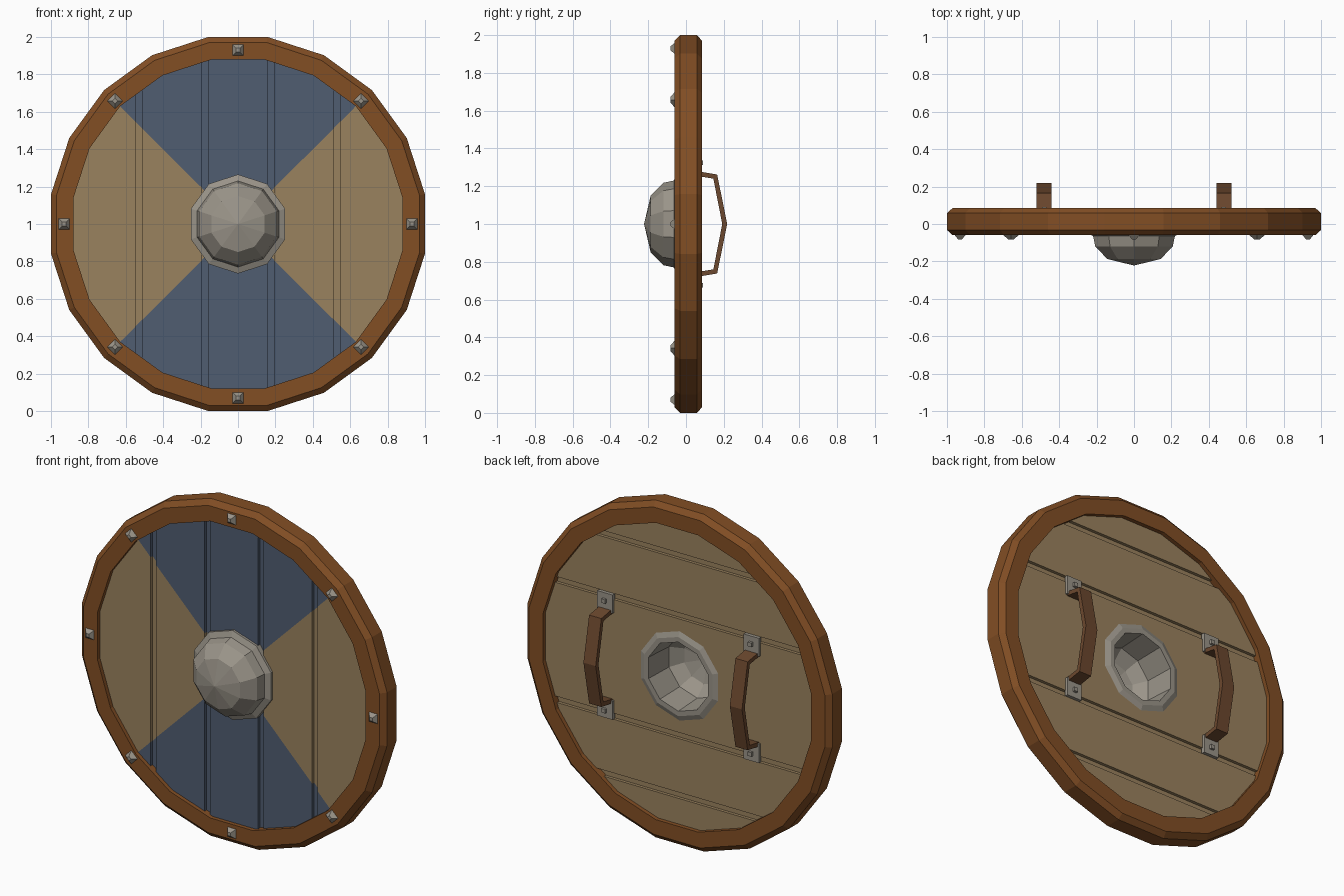
import bpy, bmesh
from math import sin, cos, pi, radians
from mathutils import Vector, Matrix

if "Cube" in bpy.data.objects:
    bpy.data.objects.remove(bpy.data.objects["Cube"], do_unlink=True)


def material(name, srgb):
    lin = [((c / 255 + 0.055) / 1.055) ** 2.4 for c in srgb] + [1]
    m = bpy.data.materials.new(name)
    m.use_nodes = True
    m.diffuse_color = lin
    m.node_tree.nodes["Principled BSDF"].inputs["Base Color"].default_value = lin
    return m


wood = material("tan wood", (154, 130, 94))
blue = material("blue paint", (80, 93, 113))
rim_brown = material("rim brown", (130, 78, 36))
leather = material("handle brown", (108, 72, 46))
metal = material("grey metal", (154, 148, 137))

CENTRE = Vector((0, 0, 1))
SEAMS = (-0.53, -0.175, 0.175, 0.53)
BACK_SEAMS = (-0.71, -0.355, 0.355, 0.71)
GAP = 0.018


def finish(name, bm, *mats):
    bmesh.ops.recalc_face_normals(bm, faces=bm.faces)
    mesh = bpy.data.meshes.new(name)
    bm.to_mesh(mesh)
    bm.free()
    for m in mats:
        mesh.materials.append(m)
    ob = bpy.data.objects.new(name, mesh)
    bpy.context.collection.objects.link(ob)
    return ob


def lathe(name, profile, sides, start, mat):
    """Spin a closed (radius, y) profile about the shield's axis."""
    bm = bmesh.new()
    rings = []
    for k in range(sides):
        a = start + 2 * pi * k / sides
        rings.append([bm.verts.new((r * cos(a), y, 1 + r * sin(a))) for r, y in profile])
    n = len(profile)
    for k in range(sides):
        p, q = rings[k], rings[(k + 1) % sides]
        for i in range(n):
            j = (i + 1) % n
            if profile[i][0] or profile[j][0]:
                bm.faces.new((p[i], p[j], q[j], q[i]))
    bmesh.ops.remove_doubles(bm, verts=bm.verts, dist=0.0001)
    return finish(name, bm, mat)


def cut(bm, point, normal, clear=False):
    bmesh.ops.bisect_plane(bm, geom=bm.verts[:] + bm.edges[:] + bm.faces[:], dist=1e-5,
                           plane_co=point, plane_no=normal, clear_outer=clear)


def add_slab(target, y0, y1, axis=None, low=0, high=0, painted=False):
    """Add a disc, or the strip of it from low to high along axis."""
    bm = bmesh.new()
    r = 0.91 / cos(pi / 20)
    ring = [pi / 20 + pi * k / 10 for k in range(20)]
    bm.faces.new([bm.verts.new((r * cos(a), y0, 1 + r * sin(a))) for a in ring])
    if axis:
        cut(bm, CENTRE + axis * high, axis, True)
        cut(bm, CENTRE + axis * low, -axis, True)
    if painted:
        cut(bm, CENTRE, Vector((1, 0, 1)))
        cut(bm, CENTRE, Vector((1, 0, -1)))
    out = bmesh.ops.extrude_face_region(bm, geom=bm.faces[:], use_keep_orig=True)
    moved = [v for v in out["geom"] if isinstance(v, bmesh.types.BMVert)]
    bmesh.ops.translate(bm, verts=moved, vec=(0, y1 - y0, 0))
    if painted:
        for f in bm.faces:
            c = f.calc_center_median() - CENTRE
            f.material_index = int(abs(c.z) > abs(c.x) and c.y < y1 - 0.001)
    bmesh.ops.recalc_face_normals(bm, faces=bm.faces)
    temp = bpy.data.meshes.new("slab")
    bm.to_mesh(temp)
    bm.free()
    target.from_mesh(temp)
    bpy.data.meshes.remove(temp)


def plank_layer(name, y0, y1, axis, seams, painted):
    bm = bmesh.new()
    edges = (-1,) + seams + (1,)
    for low, high in zip(edges, edges[1:]):
        add_slab(bm, y0, y1, axis, low + GAP, high - GAP, painted)
    return finish(name, bm, wood, blue)


# Boards: upright painted planks in front, a core, level planks behind
boards = [plank_layer("front_planks", -0.036, -0.005, Vector((1, 0, 0)), SEAMS, True),
          plank_layer("back_planks", 0.03, 0.06, Vector((0, 0, 1)), BACK_SEAMS, False)]
core = bmesh.new()
add_slab(core, -0.018, 0.042, painted=True)
boards.append(finish("core_board", core, wood, blue))

# Round hole through the boards behind the boss
hole = lathe("hole_cutter", [(0, -0.1), (0.22, -0.1), (0.22, 0.1), (0, 0.1)], 10, pi / 2, wood)
hole.hide_render = True
hole.hide_viewport = True
for ob in boards:
    mod = ob.modifiers.new("hole", "BOOLEAN")
    mod.operation = "DIFFERENCE"
    mod.solver = "EXACT"
    mod.object = hole

# Rim with chamfered outer edges
k = 1 / cos(pi / 20)
lathe("rim", [(0.88 * k, -0.06), (0.97 * k, -0.06), (k, -0.032), (k, 0.058),
              (0.97 * k, 0.085), (0.88 * k, 0.085)], 20, pi / 20, rim_brown)

# Hollow boss with flange on both sides
lathe("boss", [(0.265, -0.05), (0.23, -0.064), (0.218, -0.12), (0.15, -0.187), (0, -0.222),
               (0, -0.2), (0.135, -0.167), (0.195, -0.105), (0.205, 0.072),
               (0.235, 0.072), (0.265, 0.06)], 10, pi / 2, metal)

# Studs round the rim
for i in range(8):
    bm = bmesh.new()
    bmesh.ops.create_cone(bm, cap_ends=True, segments=4, radius1=0.046, radius2=0.014, depth=0.028)
    a = i * pi / 4
    bm.transform(Matrix.Translation((0.93 * cos(a), -0.069, 1 + 0.93 * sin(a)))
                 @ Matrix.Rotation(-a, 4, "Y") @ Matrix.Rotation(radians(90), 4, "X")
                 @ Matrix.Rotation(pi / 4, 4, "Z"))
    finish("rim_stud", bm, metal)


def box(name, x, y, z, size, mat):
    bm = bmesh.new()
    bmesh.ops.create_cube(bm, size=1)
    bm.transform(Matrix.Translation((x, y, z)) @ Matrix.Diagonal((*size, 1)))
    return finish(name, bm, mat)


# Bent grips with riveted end plates
OUTER = [(0.055, 0.28), (0.165, 0.262), (0.218, 0), (0.165, -0.262), (0.055, -0.28)]
INNER = [(0.055, 0.255), (0.145, 0.24), (0.192, 0), (0.145, -0.24), (0.055, -0.255)]
for side, x in (("right", -0.48), ("left", 0.48)):
    bm = bmesh.new()
    rows = [[bm.verts.new((x + dx, y, 1 + z)) for dx, pts in
             ((-0.04, OUTER), (0.04, OUTER), (0.04, INNER), (-0.04, INNER))
             for y, z in [pts[i]]] for i in range(5)]
    for p, q in zip(rows, rows[1:]):
        for i in range(4):
            j = (i + 1) % 4
            bm.faces.new((p[i], p[j], q[j], q[i]))
    bm.faces.new(rows[0])
    bm.faces.new(rows[-1])
    finish(side + "_grip", bm, leather)
    for s in (-1, 1):
        box(side + "_grip_plate", x, 0.064, 1 + s * 0.315, (0.1, 0.022, 0.11), metal)
        box(side + "_grip_rivet", x, 0.08, 1 + s * 0.325, (0.024, 0.02, 0.024), metal)
